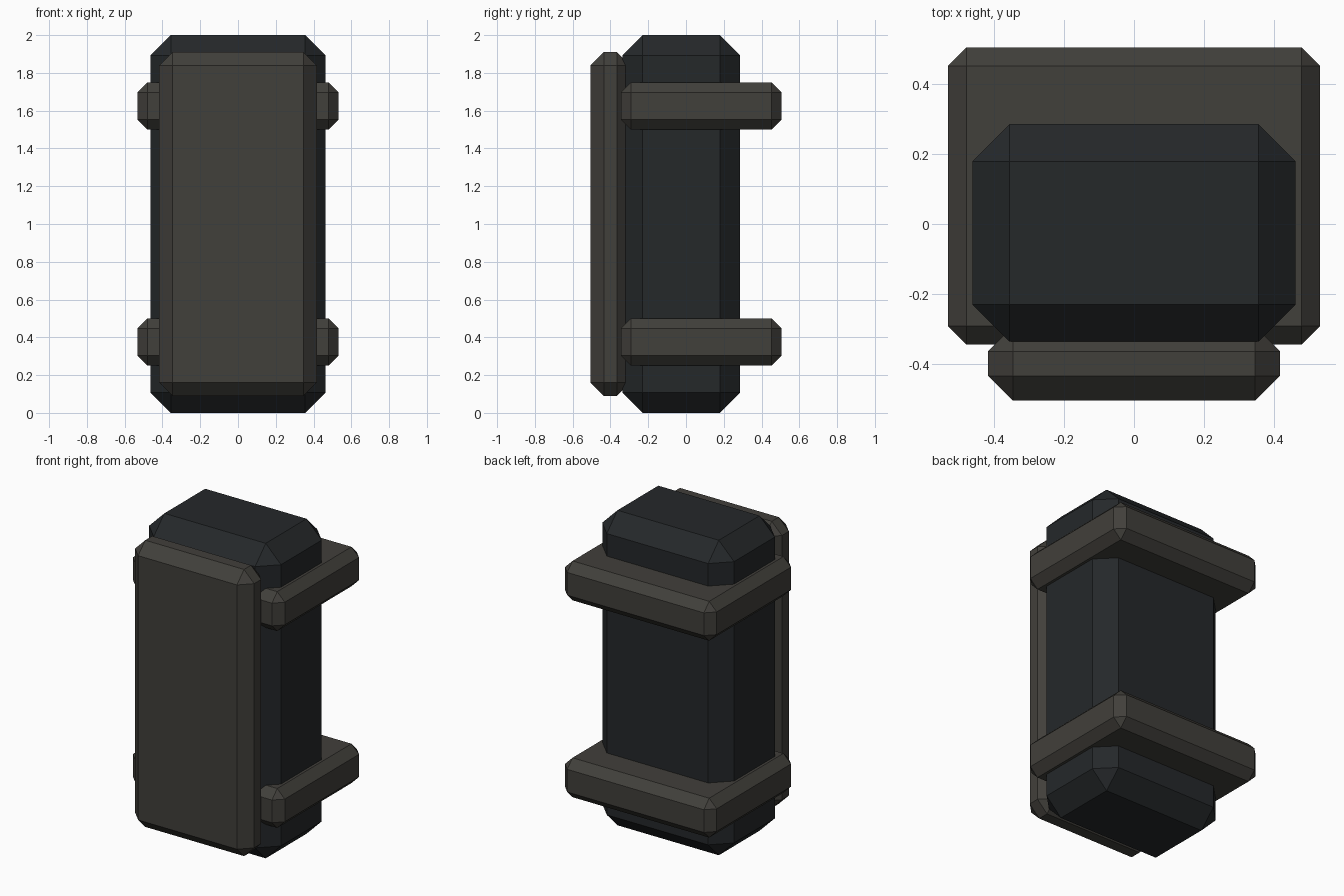
import bpy
import bmesh
from mathutils import Vector

if "Cube" in bpy.data.objects:
    bpy.data.objects.remove(bpy.data.objects["Cube"])


def material(name, color):
    mat = bpy.data.materials.new(name)
    mat.diffuse_color = color
    mat.use_nodes = True
    mat.node_tree.nodes["Principled BSDF"].inputs["Base Color"].default_value = mat.diffuse_color
    return mat


def chamfered_box(name, low, high, chamfer, mat):
    low, high = Vector(low), Vector(high)
    bm = bmesh.new()
    bmesh.ops.create_cube(bm, size=1)
    bmesh.ops.scale(bm, vec=high - low, verts=bm.verts)
    bmesh.ops.bevel(bm, geom=bm.edges[:], offset=chamfer, segments=1,
                    affect='EDGES', profile=0.5)
    mesh = bpy.data.meshes.new(name)
    bm.to_mesh(mesh)
    bm.free()
    mesh.materials.append(mat)
    obj = bpy.data.objects.new(name, mesh)
    obj.location = (low + high) / 2
    bpy.context.collection.objects.link(obj)
    return obj


dark = material("dark_casing", (0.018, 0.021, 0.023, 1))
grey = material("warm_grey", (0.053, 0.050, 0.043, 1))

# Main casing
chamfered_box("body", (-0.463, -0.337, 0), (0.463, 0.286, 2), 0.107, dark)

# Cover plate on the front
chamfered_box("front_plate", (-0.418, -0.506, 0.09), (0.418, -0.294, 1.91), 0.071, grey)

# Bands around the casing, projecting at the back
for name, z in (("lower_band", 0.25), ("upper_band", 1.5)):
    chamfered_box(name, (-0.533, -0.345, z), (0.533, 0.506, z + 0.25), 0.053, grey)
